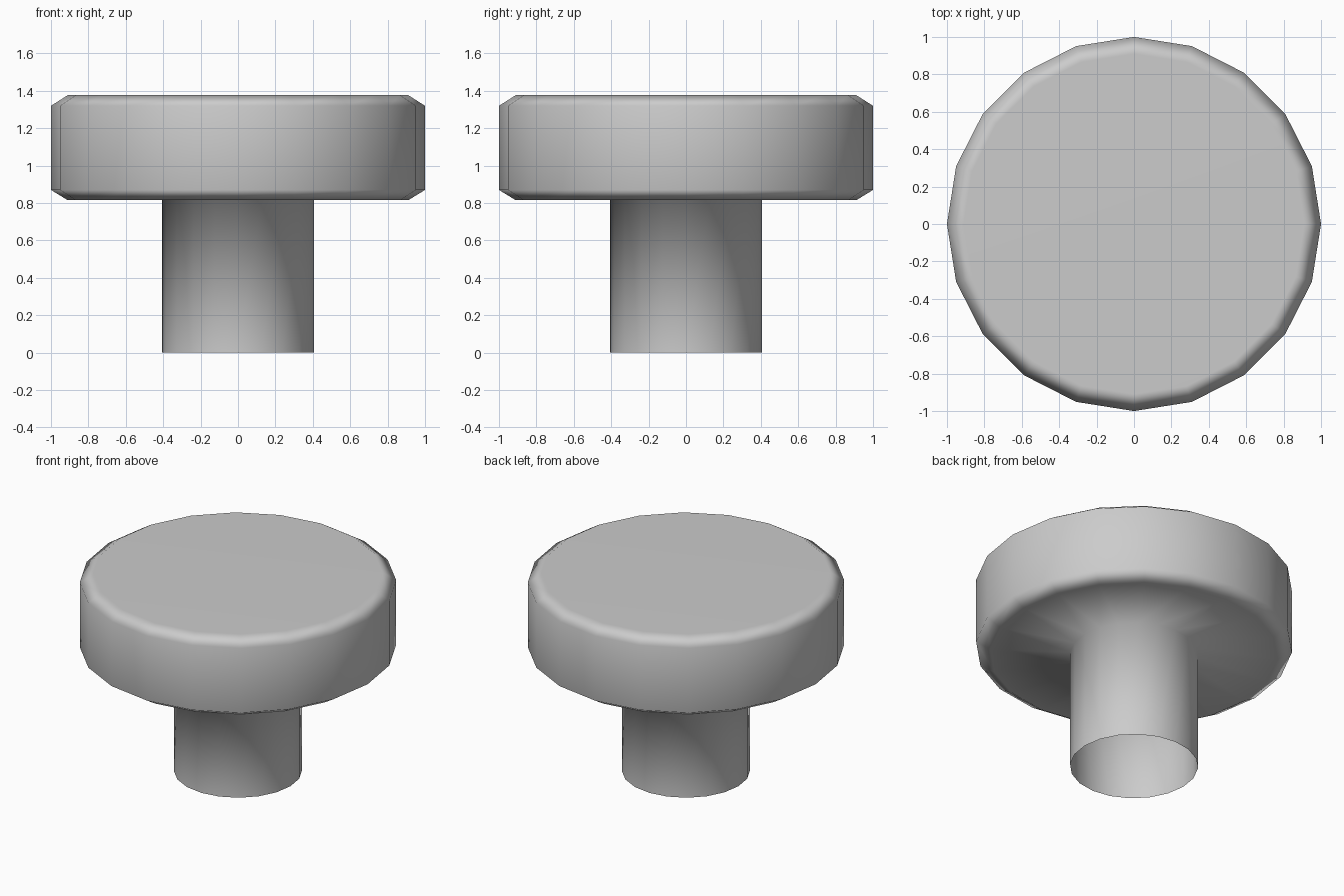
import bpy, bmesh, math

if "Cube" in bpy.data.objects:
    bpy.data.objects.remove(bpy.data.objects["Cube"])

SIDES = 20
# Knob profile (radius, height): open stem base up to the chamfered head
PROFILE = [(0.405, 0.0), (0.405, 0.815), (0.91, 0.815),
           (1.0, 0.87), (1.0, 1.32), (0.91, 1.377)]

bm = bmesh.new()
rings = []
for r, z in PROFILE:
    rings.append([bm.verts.new((r * math.cos(2 * math.pi * i / SIDES),
                                r * math.sin(2 * math.pi * i / SIDES), z))
                  for i in range(SIDES)])

# Skin between neighbouring rings
for low, high in zip(rings, rings[1:]):
    for i in range(SIDES):
        j = (i + 1) % SIDES
        bm.faces.new((low[i], low[j], high[j], high[i]))

# Flat top of the head; the stem base stays open
bm.faces.new(rings[-1])

for f in bm.faces:
    f.smooth = True
mesh = bpy.data.meshes.new("knob")
bm.to_mesh(mesh)
bm.free()
knob = bpy.data.objects.new("knob", mesh)
bpy.context.collection.objects.link(knob)

# Keep the large faces looking flat while the chamfers blend
knob.modifiers.new("weighted_normals", 'WEIGHTED_NORMAL')
